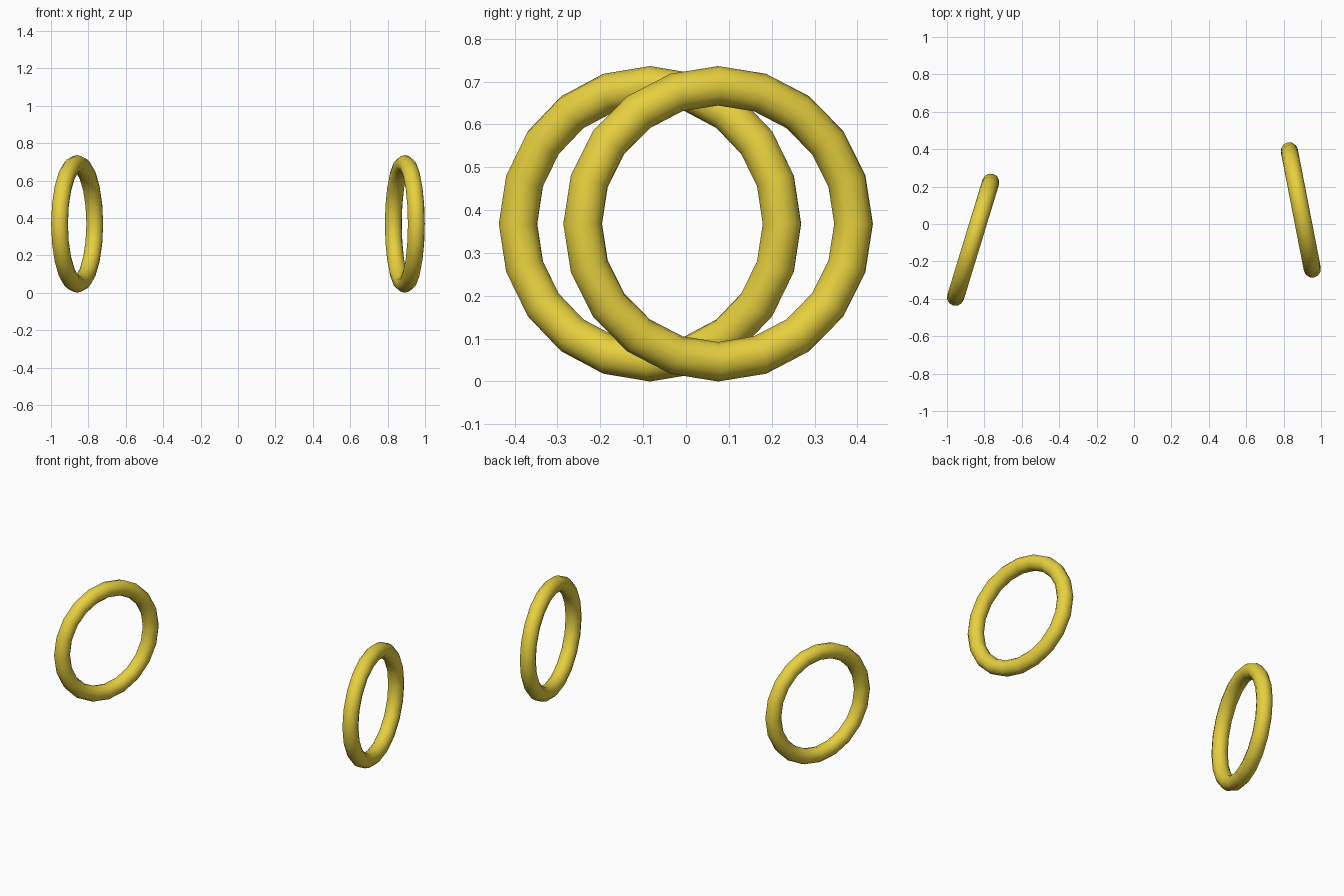
import bpy
from math import radians

if "Cube" in bpy.data.objects:
    bpy.data.objects.remove(bpy.data.objects["Cube"])

gold = bpy.data.materials.new("gold")
gold.diffuse_color = (0.8, 0.63, 0.05, 1)
gold.use_nodes = True
gold.node_tree.nodes["Principled BSDF"].inputs["Base Color"].default_value = gold.diffuse_color


def hoop(name, x, y, turn):
    # Upright ring, turned about the vertical axis
    bpy.ops.mesh.primitive_torus_add(
        major_segments=20, minor_segments=12,
        major_radius=0.322, minor_radius=0.046,
        location=(x, y, 0.368),
        rotation=(0, radians(90), radians(turn)))
    ring = bpy.context.object
    ring.name = name
    ring.data.materials.append(gold)
    bpy.ops.object.shade_smooth()


# Pair of hoop earrings
hoop("left_hoop", -0.86, -0.084, -17)
hoop("right_hoop", 0.892, 0.075, 11)
